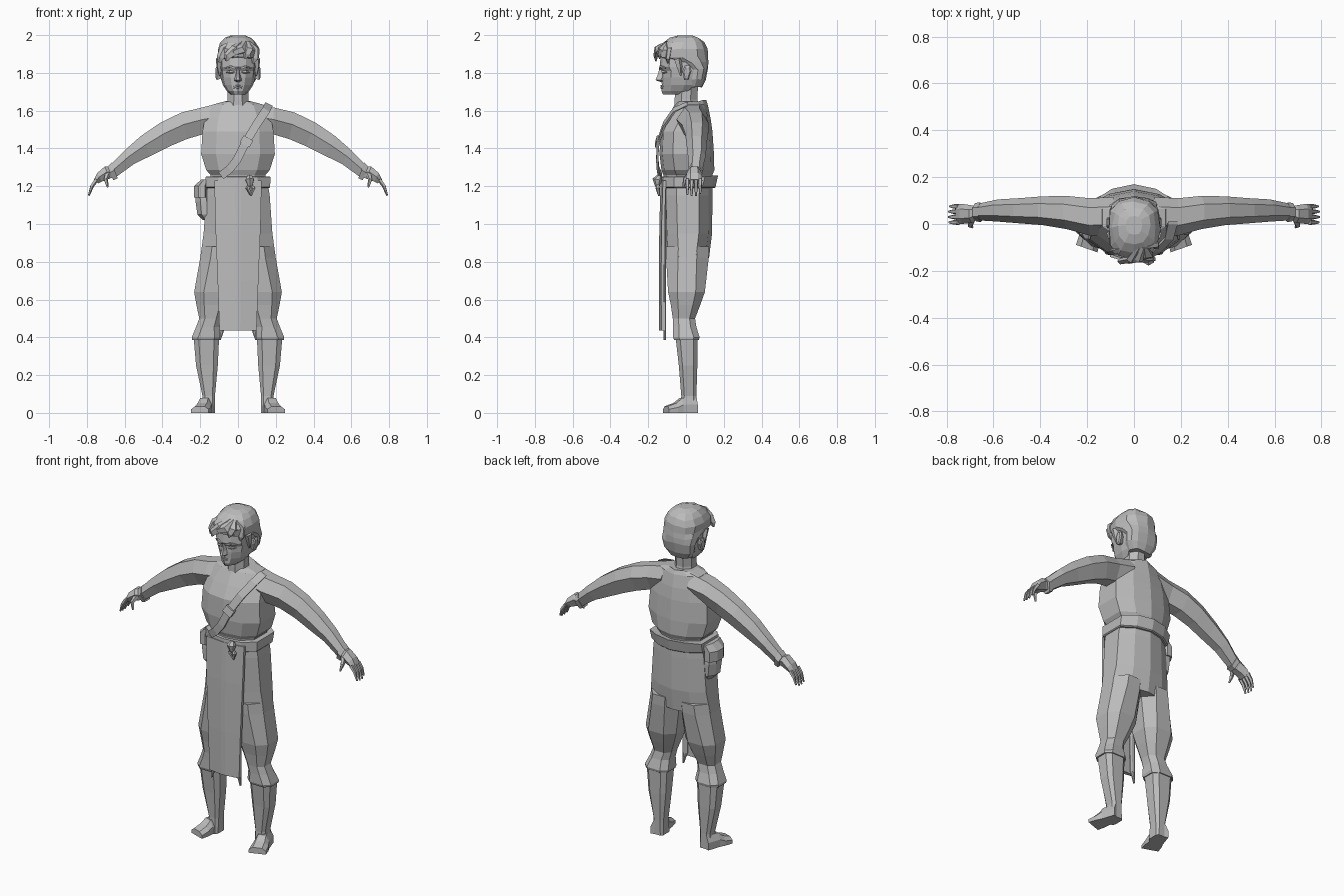
import bpy, bmesh, math, random
from mathutils import Vector as V

random.seed(4)
grey = bpy.data.materials.new("plain grey")
grey.diffuse_color = (0.5, 0.5, 0.5, 1)


def loft(name, rings, mirror=False):
    """Closed skin through rings of equal point count."""
    bm = bmesh.new()
    rows = [[bm.verts.new(p) for p in r] for r in rings]
    n = len(rows[0])
    for a, b in zip(rows, rows[1:]):
        for i in range(n):
            j = (i + 1) % n
            bm.faces.new((a[i], a[j], b[j], b[i]))
    bm.faces.new(rows[0])
    bm.faces.new(rows[-1])
    bmesh.ops.recalc_face_normals(bm, faces=bm.faces)
    me = bpy.data.meshes.new(name)
    bm.to_mesh(me)
    bm.free()
    me.materials.append(grey)
    ob = bpy.data.objects.new(name, me)
    bpy.context.collection.objects.link(ob)
    if mirror:
        m = ob.modifiers.new("mirror", 'MIRROR')
        m.use_mirror_merge = False
    return ob


def sym(half):
    """Full ring from a front-to-back half outline."""
    return half + [V((-p.x, p.y, p.z)) for p in half[-2:0:-1]]


def body(z, w, yf, yb, side=0.07, lift=0.0):
    """Torso section with a ridge at the front and back centre."""
    return sym([V((0, yf, z)), V((w * .6, yf + .015, z)), V((w, yf + side, z)),
                V((w, yb - side, z)), V((w * .55, yb - .02, z + lift)), V((0, yb, z + lift))])


def box8(z, x0, x1, y0, y1, c=.3):
    """Chamfered rectangular section."""
    cx, cy, rx, ry = (x0 + x1) / 2, (y0 + y1) / 2, (x1 - x0) / 2, (y1 - y0) / 2
    k = 1 - 2 * c
    return [V((cx + rx * a, cy + ry * b, z)) for a, b in
            ((k, -1), (1, -k), (1, k), (k, 1), (-k, 1), (-1, k), (-1, -k), (-k, -1))]


def limb(top, bot, y0, y1):
    """Six-sided arm section between a top and a bottom point."""
    t, b = V((top[0], 0, top[1])), V((bot[0], 0, bot[1]))
    m, r = (y0 + y1) / 2, (y1 - y0) / 2
    return [b.lerp(t, f) + V((0, m + r * s, 0)) for s, f in
            ((-1, .55), (-.45, 1), (.5, 1), (1, .6), (.5, 0), (-.5, 0))]


def stick(name, pts, radii, n=5, mirror=False, flat=1.0, side=None):
    """Tapered faceted tube along a path."""
    pts = [V(p) for p in pts]
    rings = []
    for i, p in enumerate(pts):
        d = (pts[min(i + 1, len(pts) - 1)] - pts[max(i - 1, 0)]).normalized()
        u = d.cross(V(side or (0, 1, 0))).normalized()
        v = d.cross(u)
        rings.append([p + (u * math.cos(t) + v * math.sin(t) * flat) * radii[i]
                      for t in [math.tau * (k + .5) / n for k in range(n)]])
    return loft(name, rings, mirror)


# Torso and neck
loft("tunic", [body(1.21, .14, -.115, .13), body(1.26, .145, -.12, .14), body(1.285, .168, -.13, .15),
               body(1.37, .195, -.14, .148), body(1.49, .188, -.135, .14),
               body(1.56, .175, -.1, .13), body(1.632, .135, -.06, .115, .05),
               body(1.648, .075, -.052, .108, .045, .008)])
loft("neck", [box8(1.60, -.062, .062, -.06, .075), box8(1.66, -.055, .055, -.06, .06),
              box8(1.76, -.055, .055, -.055, .065)])

# Arms
loft("arm", [limb(*a) for a in (
    ((.08, 1.645), (.10, 1.48), -.045, .115), ((.19, 1.617), (.185, 1.475), -.05, .11),
    ((.30, 1.59), (.27, 1.45), -.022, .12), ((.41, 1.537), (.36, 1.412), -.005, .118),
    ((.515, 1.465), (.46, 1.362), .003, .11), ((.60, 1.39), (.55, 1.318), .01, .105),
    ((.685, 1.305), (.655, 1.242), .016, .085))], True)
loft("cuff_band", [limb((.668, 1.325), (.637, 1.242), .008, .092),
                   limb((.69, 1.303), (.66, 1.232), .012, .09)], True)

# Hands
loft("hand", [limb((.67, 1.30), (.652, 1.25), .025, .075), limb((.705, 1.305), (.68, 1.24), .005, .08),
              limb((.745, 1.27), (.72, 1.225), 0, .086), limb((.762, 1.235), (.74, 1.215), .002, .084)], True)
for i, (y, l) in enumerate(((.007, .95), (.03, 1), (.053, 1), (.075, .88))):
    stick("finger_%d" % (i + 1), [(.748, y, 1.235), (.748 + .026 * l, y, 1.235 - .035 * l),
                                  (.748 + .043 * l, y, 1.235 - .085 * l)], [.012, .010, .005], 5, True)
stick("thumb", [(.69, .02, 1.265), (.70, -.006, 1.235), (.69, -.014, 1.195)], [.016, .012, .005], 5, True)

# Trousers, knee cuffs, boots
loft("hip_skirt", [body(1.23, .155, -.12, .14), body(1.15, .168, -.12, .14), body(.95, .182, -.115, .138),
                   body(.82, .20, -.108, .122)])
loft("trouser_leg", [box8(*r) for r in (
    (.88, .003, .19, -.105, .122, .28), (.82, .004, .20, -.105, .12, .28), (.64, .03, .232, -.095, .1, .25),
    (.57, .055, .22, -.08, .075, .25), (.50, .085, .205, -.07, .048, .25), (.455, .095, .222, -.068, .055, .25),
    (.40, .09, .245, -.068, .072, .22), (.385, .095, .243, -.062, .068, .22))], True)
loft("boot_shaft", [box8(.40, .10, .235, -.055, .062, .2), box8(.25, .107, .222, -.038, .06, .2),
                    box8(.09, .122, .188, -.025, .055, .2), box8(.0, .122, .192, -.03, .055, .15)], True)


def foot(t, w, h):
    """Foot section at fraction t from heel to toe, splayed outward."""
    x, y = .157 + .045 * t, .05 - .155 * t
    return [V((x + w * a, y + w * .35 * a, h * b)) for a, b in
            ((-1, 0), (1, 0), (1, .55), (.55, 1), (-.55, 1), (-1, .55))]


loft("foot", [foot(0, .035, .08), foot(.5, .038, .078), foot(.7, .044, .052), foot(1, .046, .035)], True)

# Front cloth panel and trailing corners
loft("front_panel", [[V((s * w, y + d, z)) for s, d in
                      ((-1, .022), (-1, .006), (-.12, -.006), (.12, -.006), (1, .006), (1, .022))]
                     for z, w, y in ((1.23, .125, -.128), (1.0, .12, -.135), (.7, .108, -.138), (.435, .098, -.136))])
loft("panel_corner", [box8(z, .098 - w, .098, -.118, -.105) for z, w in ((1.18, .03), (.6, .035), (.45, .03), (.385, .006))], True)

# Belt, knot and pouch
loft("belt", [body(1.19, .165, -.128, .15), body(1.195, .17, -.134, .156),
              body(1.25, .172, -.132, .17, lift=.008), body(1.252, .15, -.118, .14)])
stick("belt_knot", [(.062, -.14, 1.255), (.062, -.152, 1.235), (.065, -.152, 1.20)], [.012, .026, .012], 6)
for i, (x, z) in enumerate(((.052, 1.165), (.082, 1.16))):
    stick("knot_tail_%d" % (i + 1), [(.065, -.148, 1.215), (x, -.15, 1.19), (.068, -.142, z - .01)], [.007, .012, .006], 5)
loft("pouch", [box8(z, x0, -.14, -.055 * k, .055 * k + .01) for z, x0, k in
               ((1.02, -.185, .7), (1.05, -.215, 1), (1.12, -.225, 1.05), (1.20, -.228, .95), (1.235, -.19, .7))])
loft("pouch_flap", [box8(z, x0, -.15, -.065, .075) for z, x0 in ((1.14, -.234), (1.20, -.234), (1.235, -.195))])

# Shoulder strap with buckle
path = [V(p) for p in ((.165, .01, 1.635), (.15, -.055, 1.605), (.10, -.108, 1.53), (.04, -.143, 1.43),
                       (-.005, -.146, 1.34), (-.045, -.142, 1.29), (-.09, -.128, 1.255))]


def strap_ring(p, d, w, t):
    u = V((d.z, 0, -d.x)).normalized() * w
    return [p + u, p + u + V((0, -t, 0)), p - u + V((0, -t, 0)), p - u]


loft("strap", [strap_ring(p, path[min(i + 1, 6)] - path[max(i - 1, 0)], .022, .012)
               for i, p in enumerate(path)])
a, b = path[2].lerp(path[3], .75), path[3].lerp(path[4], .12)
loft("buckle", [strap_ring(p, b - a, .029, .02) for p in (a, b)])


# Head
def skull(z, w, yf, yb):
    return sym([V((0, yf, z)), V((w * .42, yf + .012, z)), V((w * .85, yf + .05, z)),
                V((w, yf * .2 + yb * .3, z)), V((w * .9, yb * .7, z)), V((0, yb, z))])


loft("head", [skull(*r) for r in (
    (1.685, .038, -.122, -.03), (1.705, .06, -.13, .02), (1.735, .08, -.128, .06), (1.775, .092, -.13, .08),
    (1.81, .098, -.128, .09), (1.83, .10, -.14, .095), (1.88, .10, -.135, .10), (1.94, .085, -.10, .08))])
loft("nose", [[V((-w, y + .03, z)), V((-w * .4, y, z)), V((w * .4, y, z)), V((w, y + .03, z))]
              for z, w, y in ((1.752, .014, -.136), (1.762, .02, -.162), (1.785, .014, -.152), (1.825, .009, -.139))])
stick("brow", [(.014, -.138, 1.822), (.04, -.134, 1.834), (.07, -.108, 1.826)], [.006, .008, .004], 4, True)
stick("eye", [(.02, -.126, 1.803), (.04, -.122, 1.806), (.062, -.102, 1.803)], [.004, .010, .003], 5, True)
for nm, z, r in (("upper_lip", 1.731, .006), ("lower_lip", 1.721, .007)):
    stick(nm, [(-.028, -.116, z), (0, -.130, z), (.028, -.116, z)], [.002, r, .002], 5, side=(0, 0, 1))
loft("ear", [[V((x, .005 + s * a, 1.80 + h * b)) for a, b in
              ((-.6, -1), (.3, -1), (1, .3), (.7, 1), (-.5, 1), (-1, .2))]
             for x, s, h in ((.09, .016, .03), (.112, .024, .038), (.118, .016, .026))], True)


# Hair
def hair_ring(z, w, yf, yb, j):
    cy, ry = (yf + yb) / 2, (yb - yf) / 2
    out = []
    for k in range(12):
        t = math.tau * k / 12
        c, s = math.cos(t), math.sin(t)
        p = V((w * math.copysign(abs(c) ** .8, c), cy + ry * math.copysign(abs(s) ** .8, s), z))
        out.append(p + V([random.uniform(-j, j) for _ in range(3)]))
    return out


loft("hair_cap", [hair_ring(*r) for r in (
    (1.725, .07, .01, .085, .003), (1.765, .094, .012, .102, .004), (1.82, .104, .015, .112, .004),
    (1.855, .108, -.045, .115, .004), (1.885, .112, -.148, .113, .005), (1.925, .110, -.152, .111, .005),
    (1.96, .095, -.125, .098, .005), (1.985, .07, -.085, .07, .003), (1.997, .035, -.045, .035, .002))])
for i, (x, y, z, x2) in enumerate(((-.055, -.164, 1.862, .03), (-.02, -.162, 1.885, .06), (-.092, -.125, 1.855, -.05),
                                   (.045, -.145, 1.875, .07), (.088, -.10, 1.85, .08))):
    stick("fringe_lock_%d" % (i + 1), [(x2 * .7, -.10, 1.962), ((x + x2) / 2, y + .012, 1.925),
                                       (x, y + .004, z + .025), (x - .008, y + .005, z)],
          [.012, .028, .022, .006], 5, flat=.6)
stick("sideburn", [(.097, -.045, 1.875), (.098, -.035, 1.83), (.096, -.028, 1.785)], [.022, .016, .004], 5, True, side=(1, 0, 0))
